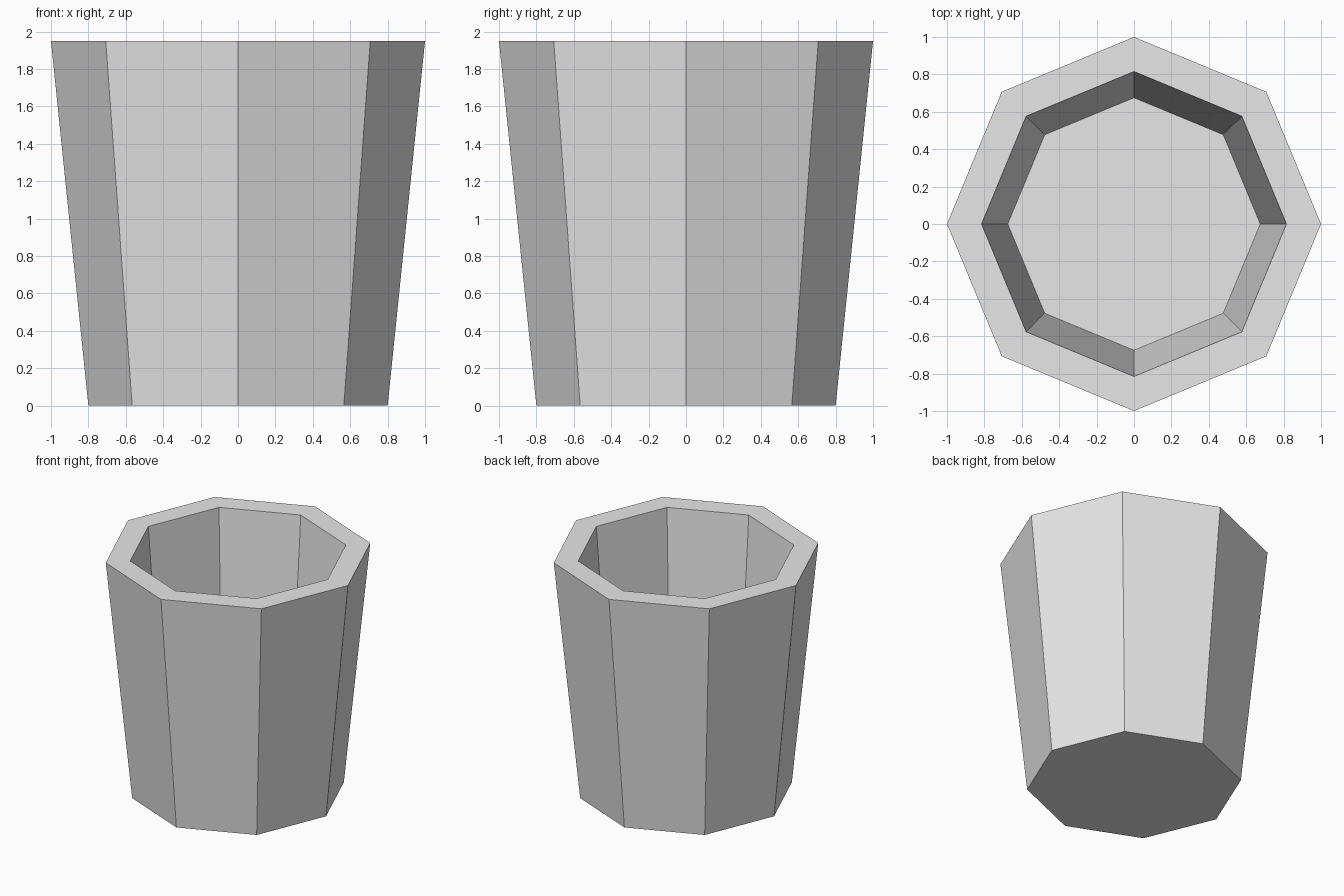
import bpy
import bmesh
from math import cos, sin, tau

cube = bpy.data.objects.get("Cube")
if cube:
    bpy.data.objects.remove(cube, do_unlink=True)

SIDES = 8
# Radius and height of each ring: outer foot, outer rim, inner rim, inner floor
PROFILE = [(0.80, 0.0), (1.0, 1.95), (0.815, 1.95), (0.675, 0.1)]

# Plain light grey
grey = bpy.data.materials.new("light_grey")
grey.use_nodes = True
colour = (0.8, 0.8, 0.8, 1.0)
grey.diffuse_color = colour
grey.node_tree.nodes["Principled BSDF"].inputs["Base Color"].default_value = colour

# Tapered octagonal cup, with walls and rim bridged ring to ring
bm = bmesh.new()
rings = [[bm.verts.new((r * cos(tau * i / SIDES), r * sin(tau * i / SIDES), z))
          for i in range(SIDES)] for r, z in PROFILE]
for low, high in zip(rings, rings[1:]):
    for i in range(SIDES):
        j = (i + 1) % SIDES
        bm.faces.new((low[i], low[j], high[j], high[i]))

# Underside and inner floor
bm.faces.new(rings[0][::-1])
bm.faces.new(rings[-1])
bmesh.ops.recalc_face_normals(bm, faces=bm.faces)

mesh = bpy.data.meshes.new("cup")
bm.to_mesh(mesh)
bm.free()
mesh.materials.append(grey)
cup = bpy.data.objects.new("cup", mesh)
bpy.context.collection.objects.link(cup)
